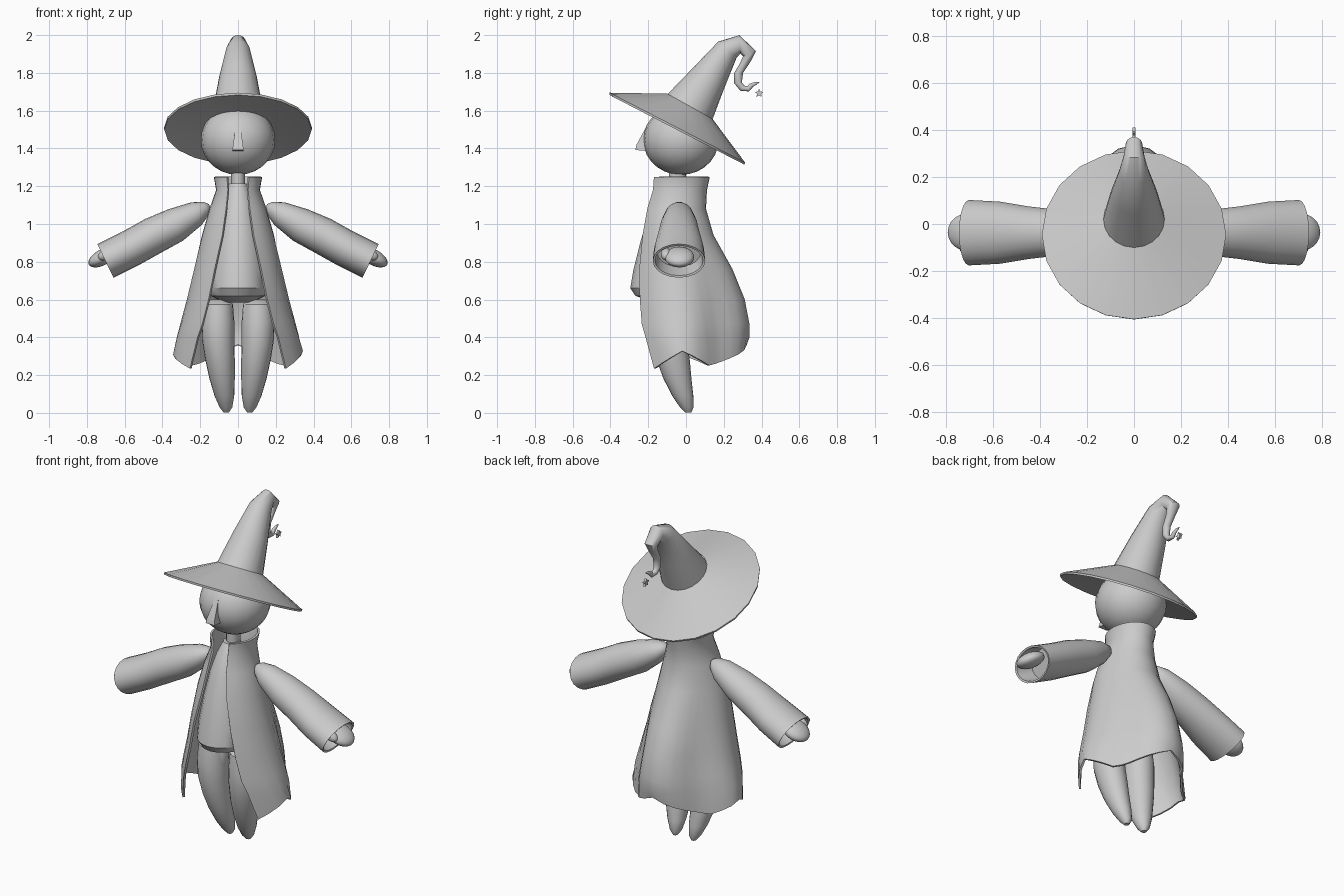
import bpy, bmesh, math
from mathutils import Vector

if "Cube" in bpy.data.objects:
    bpy.data.objects.remove(bpy.data.objects["Cube"])

grey = bpy.data.materials.new("plain_grey")
grey.diffuse_color = (0.6, 0.6, 0.6, 1)
grey.use_nodes = True
grey.node_tree.nodes["Principled BSDF"].inputs["Base Color"].default_value = grey.diffuse_color


def finish(name, bm, angle=40, thick=0):
    """Turn a bmesh into a shaded object, optionally thickened."""
    bmesh.ops.recalc_face_normals(bm, faces=bm.faces)
    me = bpy.data.meshes.new(name)
    bm.to_mesh(me)
    bm.free()
    ob = bpy.data.objects.new(name, me)
    bpy.context.collection.objects.link(ob)
    me.materials.append(grey)
    bpy.ops.object.select_all(action='DESELECT')
    ob.select_set(True)
    bpy.context.view_layer.objects.active = ob
    if thick:
        m = ob.modifiers.new("shell", 'SOLIDIFY')
        m.thickness = thick
        m.offset = 0
        bpy.ops.object.modifier_apply(modifier=m.name)
    bpy.ops.object.shade_smooth_by_angle(angle=math.radians(angle))
    return ob


def loft(rings, closed=True, cap_a=False, cap_b=False):
    """Bridge rows of points into a skin."""
    bm = bmesh.new()
    rows = [[bm.verts.new(p) for p in r] for r in rings]
    n = len(rows[0])
    for a, b in zip(rows, rows[1:]):
        for i in range(n if closed else n - 1):
            j = (i + 1) % n
            bm.faces.new((a[i], a[j], b[j], b[i]))
    if cap_a:
        bm.faces.new(rows[0])
    if cap_b:
        bm.faces.new(rows[-1])
    return bm


def oval(center, u, v, n=20):
    c, u, v = Vector(center), Vector(u), Vector(v)
    return [c + u * math.cos(2 * math.pi * i / n) + v * math.sin(2 * math.pi * i / n)
            for i in range(n)]


def side_oval(y0, z0, y1, z1, rx, n=20):
    """Oval spanning two points of the side profile, with half width rx."""
    return oval((0, (y0 + y1) / 2, (z0 + z1) / 2), (rx, 0, 0),
                (0, (y1 - y0) / 2, (z1 - z0) / 2), n)


def ball(name, loc, size, tilt=0):
    bm = bmesh.new()
    bmesh.ops.create_uvsphere(bm, u_segments=20, v_segments=14, radius=1)
    ob = finish(name, bm)
    ob.location, ob.scale, ob.rotation_euler = loc, size, (0, tilt, 0)
    return ob


# Hat: tilted shallow brim with a flatter underside
finish("hat_brim", loft([side_oval(-.10, 1.69, .14, 1.557, .13),
                         side_oval(-.405, 1.695, .313, 1.325, .392),
                         side_oval(-.406, 1.683, .308, 1.315, .39),
                         side_oval(-.10, 1.585, .14, 1.462, .13)], cap_b=True), 24)

# Hat: bent crown running into a curled tip (front point, back point, half width)
crown = [(-.10, 1.685, .14, 1.553, .13), (.04, 1.83, .205, 1.725, .10),
         (.17, 1.965, .268, 1.88, .064), (.283, 2.0, .288, 1.903, .045),
         (.37, 1.915, .302, 1.888, .036), (.345, 1.865, .285, 1.85, .027),
         (.302, 1.80, .255, 1.80, .022), (.296, 1.75, .255, 1.745, .020),
         (.308, 1.733, .288, 1.705, .016), (.325, 1.728, .333, 1.702, .013),
         (.335, 1.742, .357, 1.728, .010), (.365, 1.752, .372, 1.737, .007),
         (.389, 1.752, .388, 1.749, .002)]
finish("hat_crown", loft([side_oval(*c) for c in crown], cap_b=True), 45)

# Small star charm under the tip
star = [[(x, .387 + r * math.sin(k * math.pi / 5), 1.692 + r * math.cos(k * math.pi / 5))
         for k in range(10) for r in [.024 if k % 2 == 0 else .011]] for x in (-.007, .007)]
finish("star_charm", loft(star, cap_a=True, cap_b=True), 20)

# Head, nose and neck
ball("head", (0, -.027, 1.445), (.197, .2, .185))
nose = [[(-.012, -.205, 1.525), (.012, -.205, 1.525), (.012, -.18, 1.53), (-.012, -.18, 1.53)],
        [(-.026, -.262, 1.42), (.026, -.262, 1.42), (.026, -.19, 1.42), (-.026, -.19, 1.42)],
        [(-.03, -.268, 1.392), (.03, -.268, 1.392), (.03, -.19, 1.385), (-.03, -.19, 1.385)]]
finish("nose", loft(nose, cap_a=True, cap_b=True), 30)
finish("neck", loft([oval((0, -.045, z), (.037, 0, 0), (0, .045, 0), 12)
                     for z in (1.12, 1.30)]), 40)

# Pear-shaped torso (height, half width, front, back)
torso = [(1.215, .045, -.11, -.01), (1.15, .075, -.155, .03), (1.05, .105, -.198, .06),
         (.90, .135, -.243, .09), (.75, .158, -.28, .12), (.66, .162, -.295, .13),
         (.62, .145, -.268, .12), (.585, .075, -.17, .06)]
finish("torso", loft([side_oval(f, z, b, z, w) for z, w, f, b in torso],
                     cap_a=True, cap_b=True), 35)

# Open coat (height, half width, opening half width, front, back)
coat = [(1.25, .122, .055, -.165, .12), (1.18, .11, .05, -.17, .105),
        (1.08, .145, .06, -.20, .10), (.94, .187, .08, -.225, .14),
        (.76, .23, .12, -.243, .24), (.60, .27, .152, -.24, .305),
        (.47, .307, .185, -.23, .33), (.40, .328, .21, -.21, .33),
        (.235, .345, .25, -.165, .315)]
HALF, T0 = 12, math.radians(75)
rows = []
for z, w, o, f, b in coat:
    a0 = math.asin(o / w)
    mid = f + (b - f) * math.cos(a0) / (math.cos(a0) + 1)
    sides = {}
    for sx in (1, -1):
        pts = []
        for i in range(HALF + 1):
            s = i / HALF
            t = a0 + (math.pi - a0) * s
            y = f + (b - f) * (math.cos(a0) - math.cos(t)) / (math.cos(a0) + 1)
            # flattened panels between the sides and the back
            k = 1
            if t > T0:
                p = (t - T0) / (math.pi - T0)
                k -= .25 * min(1, max(0, (1.1 - z) / .55)) * math.sin(math.pi * p) ** 2
            h = z
            if z < .3:  # hem: side pleat and raised back
                h += .125 * s ** 3 + (.09 if sx > 0 else .07) * max(0, 1 - abs(i - 3) / 3)
            pts.append((sx * k * w * math.sin(t), mid + (y - mid) * k, h))
        sides[sx] = pts
    rows.append(sides[1][:-1] + [(0, b, sides[1][-1][2])] + sides[-1][-2::-1])
finish("coat", loft(rows, closed=False), 40, .012)

# Sleeve stations (centre x, centre z, radius in plane, radius across)
sleeve = [(.15, 1.095, .012, .014), (.168, 1.085, .036, .042), (.22, 1.055, .066, .072),
          (.33, .995, .092, .098), (.45, .937, .099, .112), (.57, .87, .099, .132),
          (.702, .805, .099, .139), (.699, .806, .088, .127), (.60, .85, .085, .115)]
# Leg stations (centre x, centre y, height, half width, half depth)
leg = [(.10, -.085, .60, .045, .045), (.105, -.09, .575, .078, .08),
       (.106, -.09, .48, .087, .092), (.104, -.085, .38, .085, .092),
       (.095, -.068, .28, .078, .088), (.084, -.045, .18, .067, .074),
       (.072, -.017, .09, .052, .056), (.064, .004, .03, .034, .036),
       (.062, .012, .002, .014, .016)]
for side, s in (("left", -1), ("right", 1)):
    finish(side + "_sleeve", loft([oval((s * x, -.037, z), (s * .43 * r, 0, .90 * r), (0, d, 0))
                                   for x, z, r, d in sleeve], cap_a=True, cap_b=True), 45)
    finish(side + "_leg", loft([oval((s * x, y, z), (w, 0, 0), (0, d, 0))
                                for x, y, z, w, d in leg], cap_a=True, cap_b=True), 45)
    # Mitten hand with thumb
    ball(side + "_hand", (s * .715, -.035, .825), (.085, .078, .042), s * .5)
    ball(side + "_thumb", (s * .70, -.105, .84), (.045, .028, .028), s * .5)
